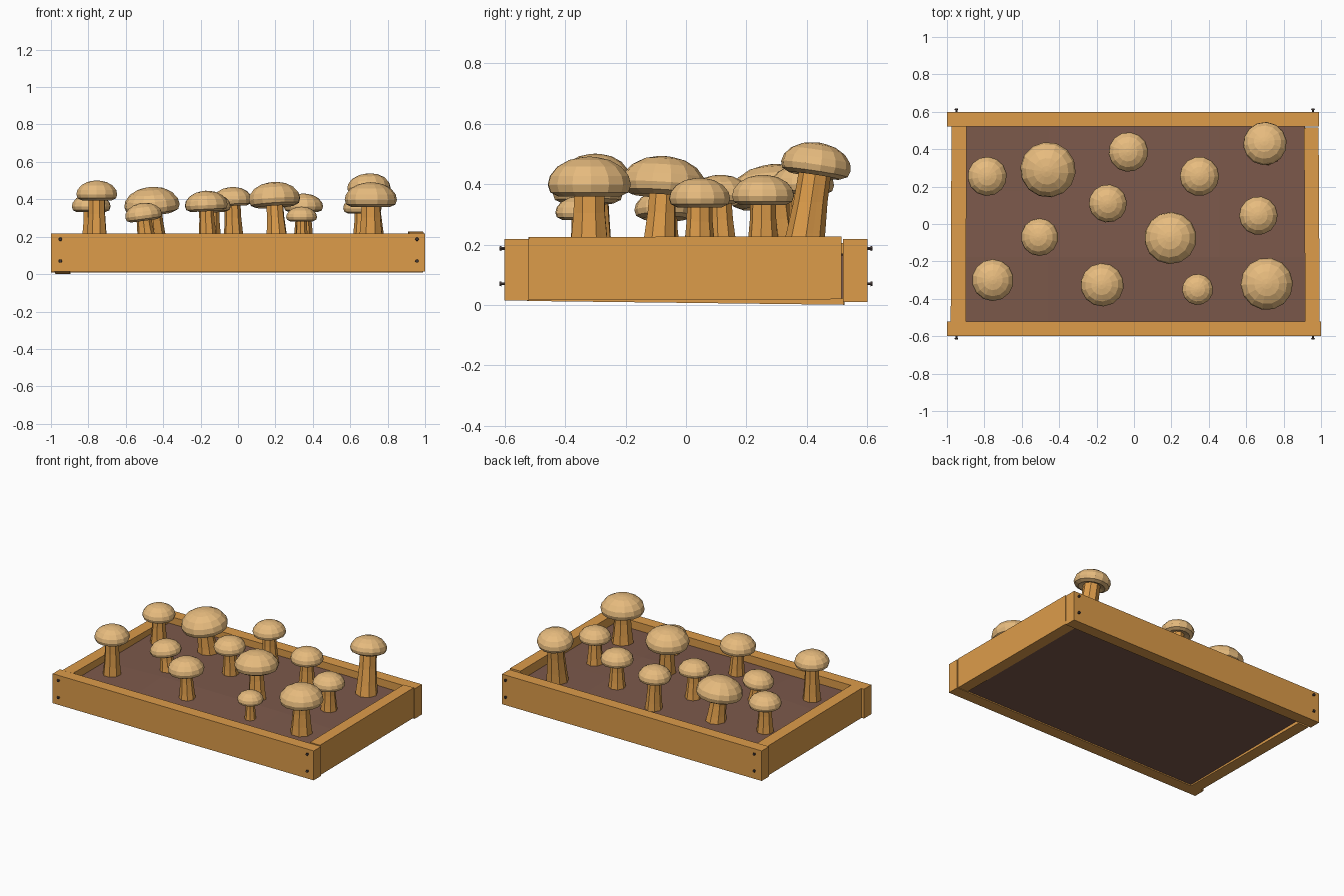
import bpy, bmesh, math, random
from mathutils import Vector, Matrix

random.seed(4)
cube = bpy.data.objects.get("Cube")
if cube:
    bpy.data.objects.remove(cube, do_unlink=True)


def material(name, rgb):
    # rgb is 0-255 sRGB, stored as linear
    lin = [((c / 255 + 0.055) / 1.055) ** 2.4 for c in rgb]
    m = bpy.data.materials.new(name)
    m.use_nodes = True
    m.diffuse_color = (*lin, 1)
    m.node_tree.nodes["Principled BSDF"].inputs["Base Color"].default_value = (*lin, 1)
    return m


WOOD = material("planter wood", (221, 156, 74))
SOIL = material("brown soil", (124, 89, 75))
CAP = material("mushroom cap tan", (234, 190, 128))
STEM = material("mushroom stem ochre", (221, 156, 74))
NAIL = material("dark iron", (72, 60, 58))


def finish(bm, name, mat):
    bmesh.ops.recalc_face_normals(bm, faces=bm.faces)
    me = bpy.data.meshes.new(name)
    bm.to_mesh(me)
    bm.free()
    me.materials.append(mat)
    ob = bpy.data.objects.new(name, me)
    bpy.context.collection.objects.link(ob)
    return ob


def box(name, lo, hi, mat, tilt=0, yaw=0):
    lo, hi = Vector(lo), Vector(hi)
    bm = bmesh.new()
    bmesh.ops.create_cube(bm, size=1)
    bmesh.ops.scale(bm, vec=hi - lo, verts=bm.verts)
    ob = finish(bm, name, mat)
    ob.location = (lo + hi) / 2
    ob.rotation_euler = (tilt, 0, yaw)


def loft(bm, rings):
    # Skin a list of closed rings and cap both ends
    loops = [[bm.verts.new(p) for p in ring] for ring in rings]
    n = len(loops[0])
    for a, b in zip(loops, loops[1:]):
        for i in range(n):
            j = (i + 1) % n
            bm.faces.new((a[i], a[j], b[j], b[i]))
    bm.faces.new(loops[0])
    bm.faces.new(loops[-1])


def ring(radius, z, sides, flute=0.0, turn=0.0):
    pts = []
    for i in range(sides):
        a = math.tau * i / sides + turn
        r = radius * (1 - flute * (i % 2))
        pts.append(Vector((r * math.cos(a), r * math.sin(a), z)))
    return pts


# Planter boards, the side ones slightly crooked
box("front_board", (-1, -0.6, 0.014), (1, -0.52, 0.218), WOOD)
box("back_board", (-1, 0.52, 0.01), (0.99, 0.6, 0.218), WOOD)
box("right_board", (0.912, -0.52, 0.018), (0.99, 0.515, 0.226), WOOD, tilt=0.002, yaw=0.006)
box("left_board", (-0.978, -0.525, 0.007), (-0.897, 0.525, 0.212), WOOD, tilt=-0.012, yaw=-0.004)

# Soil bed, a little higher and uneven away from the boards
SOIL_TOP = 0.178
bm = bmesh.new()
bmesh.ops.create_grid(bm, x_segments=4, y_segments=3, size=1)
for v in bm.verts:
    drop = 0.012 if v.is_boundary else 0
    height = SOIL_TOP - drop + random.uniform(-0.005, 0.005)
    v.co = Vector((v.co.x * 0.915, v.co.y * 0.53, height))
rim = [e for e in bm.edges if e.is_boundary]
for v in bmesh.ops.extrude_edge_only(bm, edges=rim)["geom"]:
    if isinstance(v, bmesh.types.BMVert):
        v.co.z = 0.022
bmesh.ops.holes_fill(bm, edges=[e for e in bm.edges if e.is_boundary])
finish(bm, "soil_bed", SOIL)

# Nails at the ends of the long boards
for side, label in ((-1, "front"), (1, "back")):
    for x in (-0.95, 0.957):
        for z in (0.07, 0.187):
            bm = bmesh.new()
            loft(bm, [ring(0.005, 0, 6), ring(0.005, 0.012, 6),
                      ring(0.01, 0.012, 6), ring(0.008, 0.019, 6)])
            nail = finish(bm, label + "_nail", NAIL)
            nail.location = (x, side * 0.598, z)
            nail.rotation_euler = (-side * math.pi / 2, 0, 0)

# Cap outline: radius and height, both relative to the cap radius
CAP_PROFILE = [(0.3, -0.14), (0.73, -0.28), (0.94, -0.18), (1, 0), (0.95, 0.21),
               (0.77, 0.43), (0.48, 0.59), (0.2, 0.65)]


def mushroom(x, y, r, top, lean_x=0.0, lean_y=0.0, girth=1.0):
    # lean is the sideways run of the stem from its foot to the cap
    centre = Vector((x, y, top - 0.66 * r))
    foot = Vector((x - lean_x, y - lean_y, SOIL_TOP - 0.015))
    axis = centre - foot
    turn = random.uniform(0, math.tau)

    bm = bmesh.new()
    loft(bm, [ring(r * k, r * h, 14, turn=turn) for k, h in CAP_PROFILE])
    apex = bmesh.ops.poke(bm, faces=[f for f in bm.faces if len(f.verts) > 4])
    for v in apex["verts"]:
        if v.co.z > 0:
            v.co.z += 0.02 * r
    tilt = Vector((0, 0, 1)).rotation_difference(axis)
    cap = finish(bm, "mushroom_cap", CAP)
    cap.matrix_world = Matrix.Translation(centre) @ tilt.to_matrix().to_4x4()

    bm = bmesh.new()
    rings = []
    for t, k in ((0, 0.54), (0.25, 0.48), (0.6, 0.42), (1, 0.4)):
        offset = foot + axis * t
        rings.append([p + offset for p in ring(r * k * girth, 0, 16, 0.08, turn)])
    loft(bm, rings)
    finish(bm, "mushroom_stem", STEM)


# Mushroom patch: x, y, cap radius, top height, lean x and y, stem girth
for spec in (
    (-0.785, 0.255, 0.105, 0.43),
    (-0.46, 0.29, 0.149, 0.465, -0.015, -0.02, 0.85),
    (-0.03, 0.385, 0.106, 0.465, -0.008, 0),
    (0.35, 0.255, 0.105, 0.43),
    (0.70, 0.43, 0.117, 0.537, -0.015, 0.045, 1.15),
    (-0.14, 0.11, 0.102, 0.43, 0, -0.01),
    (-0.505, -0.07, 0.101, 0.38, -0.02, 0),
    (0.195, -0.075, 0.14, 0.492, -0.015, 0.015, 0.82),
    (0.665, 0.045, 0.103, 0.42),
    (-0.755, -0.30, 0.112, 0.50),
    (-0.17, -0.325, 0.116, 0.445, -0.01, 0, 0.85),
    (0.34, -0.35, 0.083, 0.36, 0, 0, 0.85),
    (0.71, -0.32, 0.14, 0.49, 0, 0, 0.95),
):
    mushroom(*spec)
